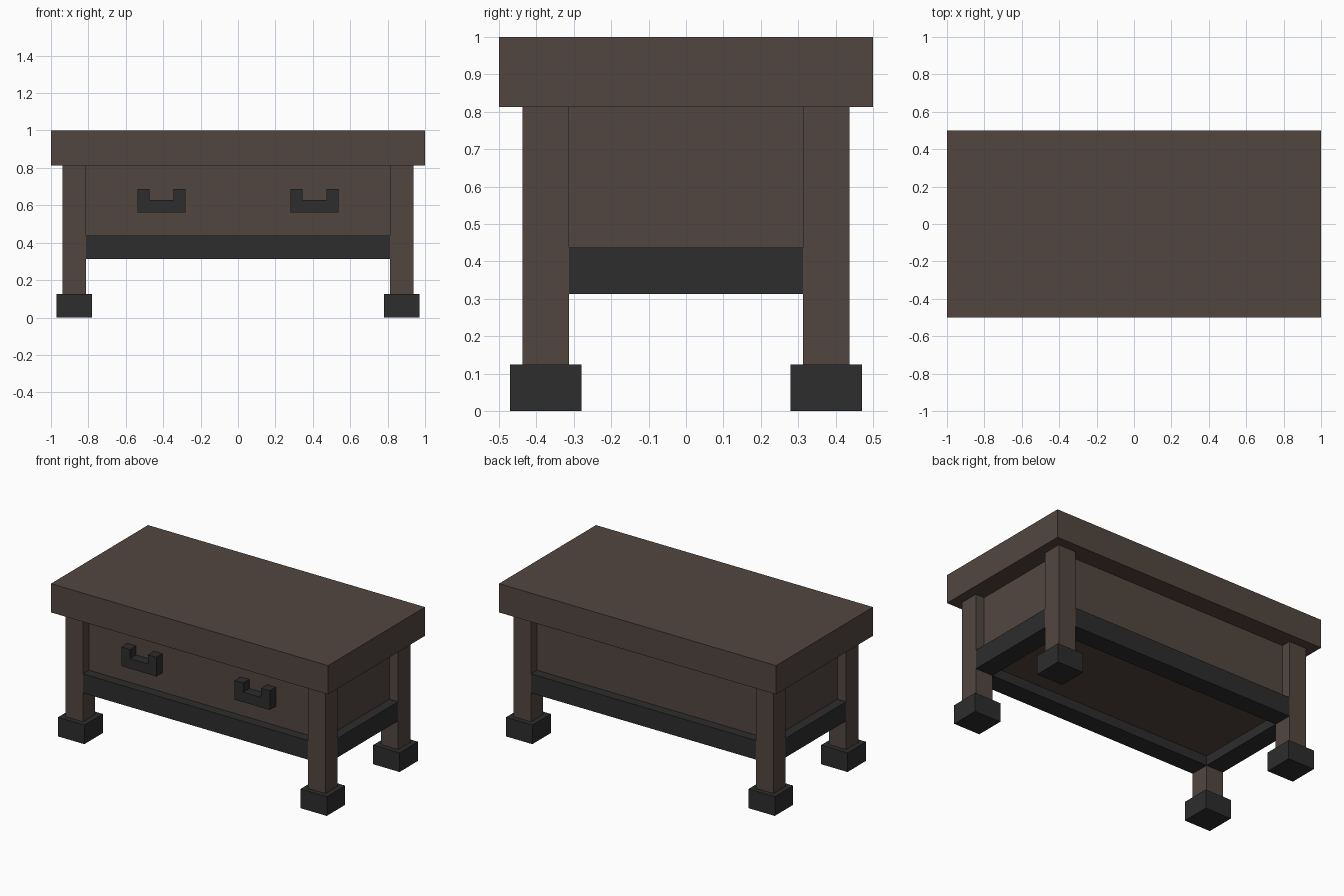
import bpy
import bmesh
from mathutils import Matrix, Vector

if "Cube" in bpy.data.objects:
    bpy.data.objects.remove(bpy.data.objects["Cube"])


def material(name, rgb):
    m = bpy.data.materials.new(name)
    m.diffuse_color = (*rgb, 1.0)
    m.use_nodes = True
    m.node_tree.nodes["Principled BSDF"].inputs["Base Color"].default_value = m.diffuse_color
    return m


WOOD = material("dark brown wood", (0.084, 0.061, 0.051))
IRON = material("charcoal iron", (0.026, 0.026, 0.026))


def make_object(name, bm, mat):
    mesh = bpy.data.meshes.new(name)
    bm.to_mesh(mesh)
    bm.free()
    mesh.materials.append(mat)
    obj = bpy.data.objects.new(name, mesh)
    bpy.context.collection.objects.link(obj)
    return obj


def box(name, lo, hi, mat):
    """Box between two opposite corners."""
    lo, hi = Vector(lo), Vector(hi)
    bm = bmesh.new()
    place = Matrix.Translation((lo + hi) / 2) @ Matrix.Diagonal((*(hi - lo), 1.0))
    bmesh.ops.create_cube(bm, size=1.0, matrix=place)
    return make_object(name, bm, mat)


def mirrored_box(name, x, y, z, mat):
    """Box from positive-side ranges, repeated on the other sides of the table."""
    for sx in (1, -1):
        for sy in (1, -1):
            xs, ys = sorted(sx * v for v in x), sorted(sy * v for v in y)
            box(name, (xs[0], ys[0], z[0]), (xs[1], ys[1], z[1]), mat)


# Thick table top
box("table_top", (-1, -0.5, 0.8125), (1, 0.5, 1), WOOD)

# Drawer case, set back from the faces of the legs
box("drawer_case", (-0.875, -0.375, 0.375), (0.875, 0.375, 0.8125), WOOD)

# Four legs with wider iron feet
mirrored_box("leg", (0.8125, 0.9375), (0.3125, 0.4375), (0.125, 0.8125), WOOD)
mirrored_box("foot", (0.78, 0.97), (0.28, 0.47), (0, 0.125), IRON)

# Iron rails joining the legs under the drawer case
for s in (1, -1):
    ys = sorted((s * 0.3125, s * 0.4375))
    box("long_rail", (-0.8125, ys[0], 0.3125), (0.8125, ys[1], 0.4375), IRON)
    xs = sorted((s * 0.8125, s * 0.9375))
    box("side_rail", (xs[0], -0.3125, 0.3125), (xs[1], 0.3125, 0.4375), IRON)

# U-shaped drawer handles: an outline pushed out from the drawer front
U_PROFILE = [(-0.127, 0.5625), (0.127, 0.5625), (0.127, 0.6875), (0.064, 0.6875),
             (0.064, 0.628), (-0.064, 0.628), (-0.064, 0.6875), (-0.127, 0.6875)]
for cx in (-0.409, 0.409):
    bm = bmesh.new()
    face = bm.faces.new([bm.verts.new((cx + x, -0.375, z)) for x, z in U_PROFILE])
    out = bmesh.ops.extrude_face_region(bm, geom=[face], use_keep_orig=True)
    verts = [g for g in out["geom"] if isinstance(g, bmesh.types.BMVert)]
    bmesh.ops.translate(bm, verts=verts, vec=(0, -0.0625, 0))
    bmesh.ops.recalc_face_normals(bm, faces=bm.faces)
    make_object("drawer_handle", bm, IRON)
